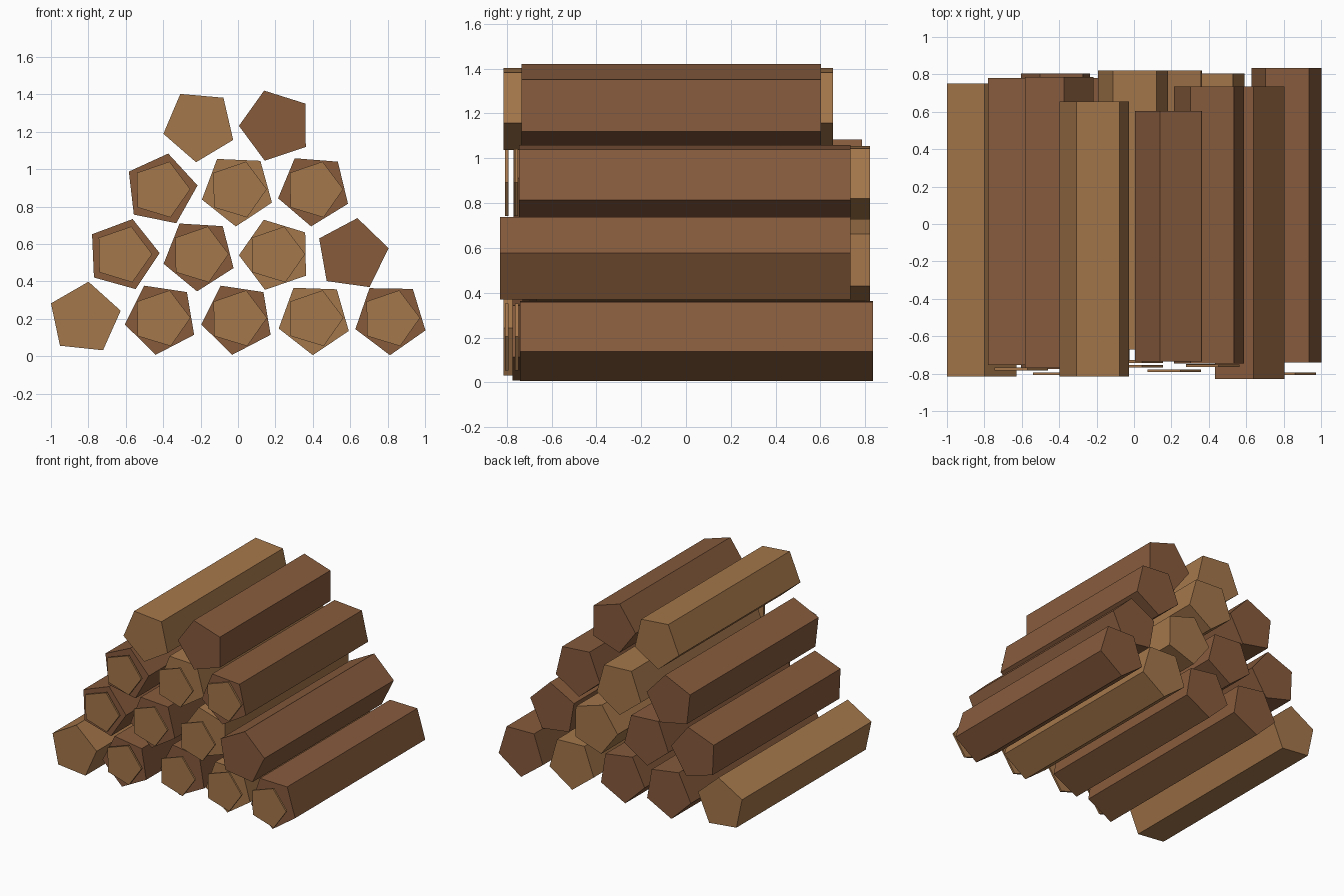
import bpy, bmesh, math

if "Cube" in bpy.data.objects:
    bpy.data.objects.remove(bpy.data.objects["Cube"])


def material(name, rgb):
    m = bpy.data.materials.new(name)
    m.diffuse_color = (*rgb, 1.0)
    m.use_nodes = True
    m.node_tree.nodes["Principled BSDF"].inputs["Base Color"].default_value = m.diffuse_color
    return m


LIGHT = material("light_wood", (0.376, 0.184, 0.070))
DARK = material("dark_wood", (0.242, 0.105, 0.046))


def prism(name, x, z, radius, angle, front, back, mat):
    """Five-sided prism lying along y."""
    bm = bmesh.new()
    rings = []
    for y in (front, back):
        ring = []
        for i in range(5):
            a = math.radians(angle + 72 * i)
            ring.append(bm.verts.new((x + radius * math.cos(a), y, z + radius * math.sin(a))))
        rings.append(ring)
        bm.faces.new(ring)
    for i in range(5):
        j = (i + 1) % 5
        bm.faces.new((rings[0][i], rings[0][j], rings[1][j], rings[1][i]))
    bmesh.ops.recalc_face_normals(bm, faces=bm.faces)
    mesh = bpy.data.meshes.new(name)
    bm.to_mesh(mesh)
    bm.free()
    mesh.materials.append(mat)
    bpy.context.collection.objects.link(bpy.data.objects.new(name, mesh))


# Stacked rows: first x, height, then per log: roll, front y, back y, material, end disc y
ROWS = [
    (-0.820, 0.202, [(84, -0.815, 0.75, LIGHT, None),
                     (45.5, -0.775, 0.805, DARK, -0.80),
                     (45.5, -0.66, 0.78, DARK, -0.735),
                     (52, -0.70, 0.805, LIGHT, -0.755),
                     (53, -0.74, 0.835, DARK, -0.80)]),
    (-0.616, 0.543, [(2.5, -0.755, 0.78, DARK, -0.775),
                     (50.5, -0.73, 0.78, DARK, -0.775),
                     (37, -0.67, 0.82, LIGHT, -0.785),
                     (82, -0.83, 0.735, DARK, None)]),
    (-0.412, 0.890, [(6.6, -0.77, 0.785, DARK, -0.80),
                     (51.5, -0.67, 0.82, LIGHT, -0.76),
                     (49.5, -0.745, 0.735, DARK, -0.757)]),
    (-0.207, 1.233, [(49, -0.815, 0.655, LIGHT, None),
                     (36.5, -0.735, 0.603, DARK, None)]),
]

for r, (x0, z, logs) in enumerate(ROWS, 1):
    for i, (roll, front, back, mat, disc) in enumerate(logs):
        x = x0 + 0.409 * i
        prism(f"log_{r}_{i + 1}", x, z, 0.197, roll, front, back, mat)
        # Thin sawn end disc standing just ahead of the log
        if disc is not None:
            prism(f"end_disc_{r}_{i + 1}", x, z, 0.157, 1, disc - 0.007, disc + 0.007, LIGHT)
